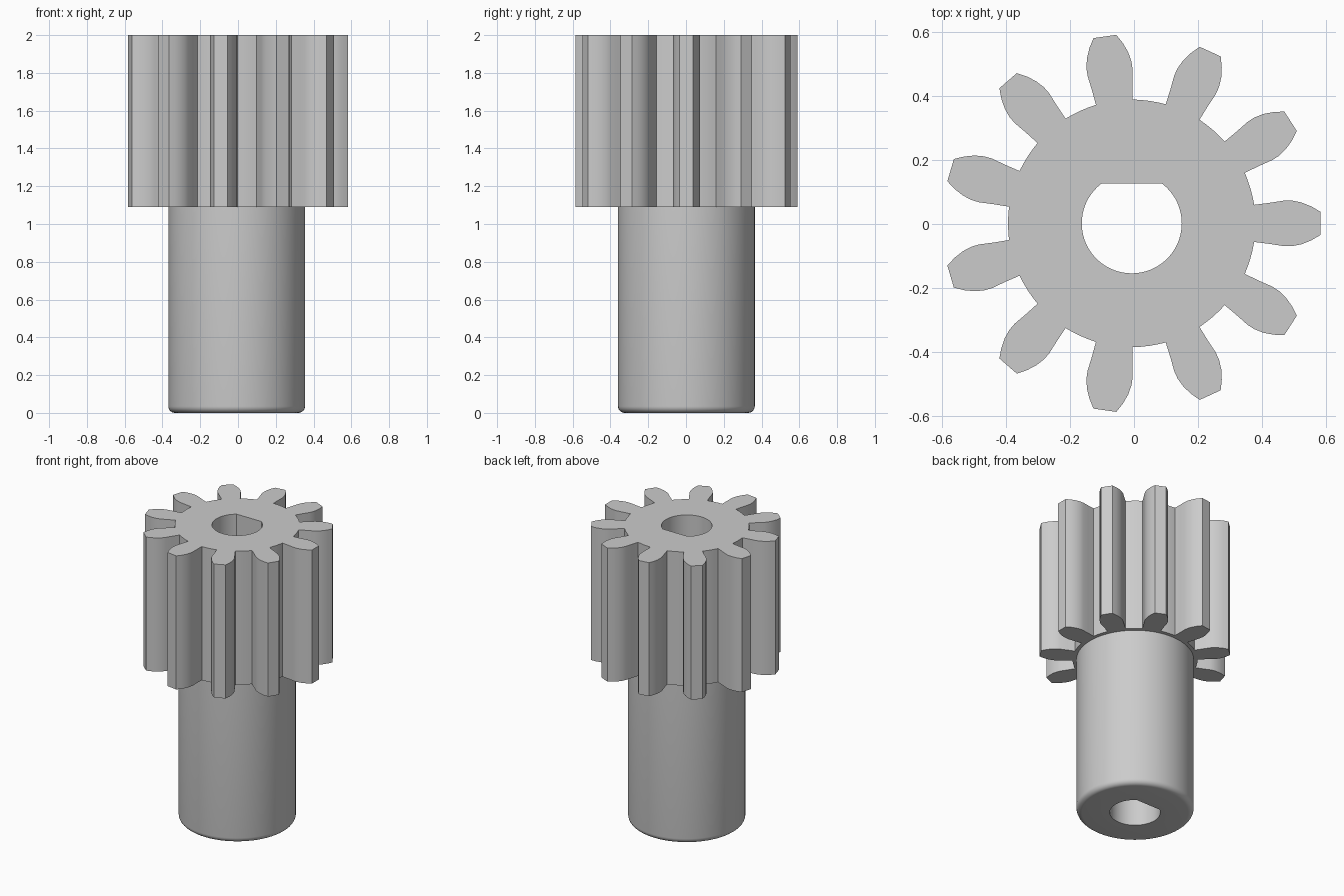
import bpy, bmesh
from math import sin, cos, pi, asin, radians, tau
from mathutils import Matrix, Vector

cube = bpy.data.objects.get("Cube")
if cube:
    bpy.data.objects.remove(cube)

TEETH = 11
GEAR_Z, TOP_Z = 1.09, 2.0
ROOT_R, SHAFT_R, BORE_R, FLAT_Y = 0.386, 0.362, 0.156, 0.125
FILLET = 0.035
CENTRE = Vector((-0.007, 0.002, 0))

steel = bpy.data.materials.new("grey steel")
steel.use_nodes = True
steel.diffuse_color = (0.6, 0.6, 0.6, 1)
steel.node_tree.nodes["Principled BSDF"].inputs["Base Color"].default_value = (0.6, 0.6, 0.6, 1)


def arc(radius, start, end, steps):
    return [(radius * cos(start + (end - start) * i / steps),
             radius * sin(start + (end - start) * i / steps)) for i in range(steps + 1)]


def gear_outline():
    # upper half of one tooth flank, root to tip, mirrored for the lower half
    flank = [(0.382, 0.058), (0.43, 0.064), (0.475, 0.071), (0.50, 0.071),
             (0.53, 0.065), (0.56, 0.053), (0.589, 0.036)]
    tooth = [(x, -y) for x, y in flank] + flank[::-1]
    pitch = tau / TEETH
    half = asin(0.058 / ROOT_R)
    tooth += arc(ROOT_R, half, pitch - half, 4)[1:-1]
    points = []
    for i in range(TEETH):
        turn = Matrix.Rotation(i * pitch, 2)
        points += [tuple(turn @ Vector(p)) for p in tooth]
    return points


def circle(radius):
    return arc(radius, 0, tau, 64)[:-1]


def bore_outline():
    # round hole with a flat on the back side
    corner = asin(FLAT_Y / BORE_R)
    return arc(BORE_R, pi - corner, tau + corner, 48)


def loop(bm, points, z):
    verts = [bm.verts.new((x, y, z)) for x, y in points]
    for a, b in zip(verts, verts[1:] + verts[:1]):
        bm.edges.new((a, b))
    return verts


def wall(bm, low, high):
    for i in range(len(low)):
        j = (i + 1) % len(low)
        bm.faces.new((low[i], low[j], high[j], high[i]))


def cap(bm, outer, inner, up):
    edges = [bm.edges.get((a, b)) for ring in (outer, inner)
             for a, b in zip(ring, ring[1:] + ring[:1])]
    made = bmesh.ops.triangle_fill(bm, edges=edges, use_beauty=True, normal=(0, 0, up))
    for face in made["geom"]:
        if isinstance(face, bmesh.types.BMFace):
            face.normal_update()
            if face.normal.z * up < 0:
                face.normal_flip()


def finish(bm, name):
    mesh = bpy.data.meshes.new(name)
    bm.to_mesh(mesh)
    bm.free()
    mesh.materials.append(steel)
    obj = bpy.data.objects.new(name, mesh)
    obj.location = CENTRE
    bpy.context.collection.objects.link(obj)
    bpy.ops.object.select_all(action='DESELECT')
    obj.select_set(True)
    bpy.context.view_layer.objects.active = obj
    bpy.ops.object.shade_smooth_by_angle(angle=radians(30))


# toothed gear, open where the shaft meets it
bm = bmesh.new()
low, high = loop(bm, gear_outline(), GEAR_Z), loop(bm, gear_outline(), TOP_Z)
wall(bm, low, high)
cap(bm, high, loop(bm, bore_outline(), TOP_Z), 1)
cap(bm, low, loop(bm, circle(SHAFT_R), GEAR_Z), -1)
finish(bm, "gear")

# round shaft with a filleted lower rim
bm = bmesh.new()
rings = []
for i in range(7):
    a = i / 6 * pi / 2
    rings.append(loop(bm, circle(SHAFT_R - FILLET * (1 - sin(a))), FILLET * (1 - cos(a))))
rings.append(loop(bm, circle(SHAFT_R), GEAR_Z))
for a, b in zip(rings, rings[1:]):
    wall(bm, a, b)
cap(bm, rings[0], loop(bm, bore_outline(), 0), -1)
finish(bm, "shaft")

# bore wall running the full length, facing inward
bm = bmesh.new()
wall(bm, loop(bm, bore_outline(), TOP_Z), loop(bm, bore_outline(), 0))
finish(bm, "bore")
